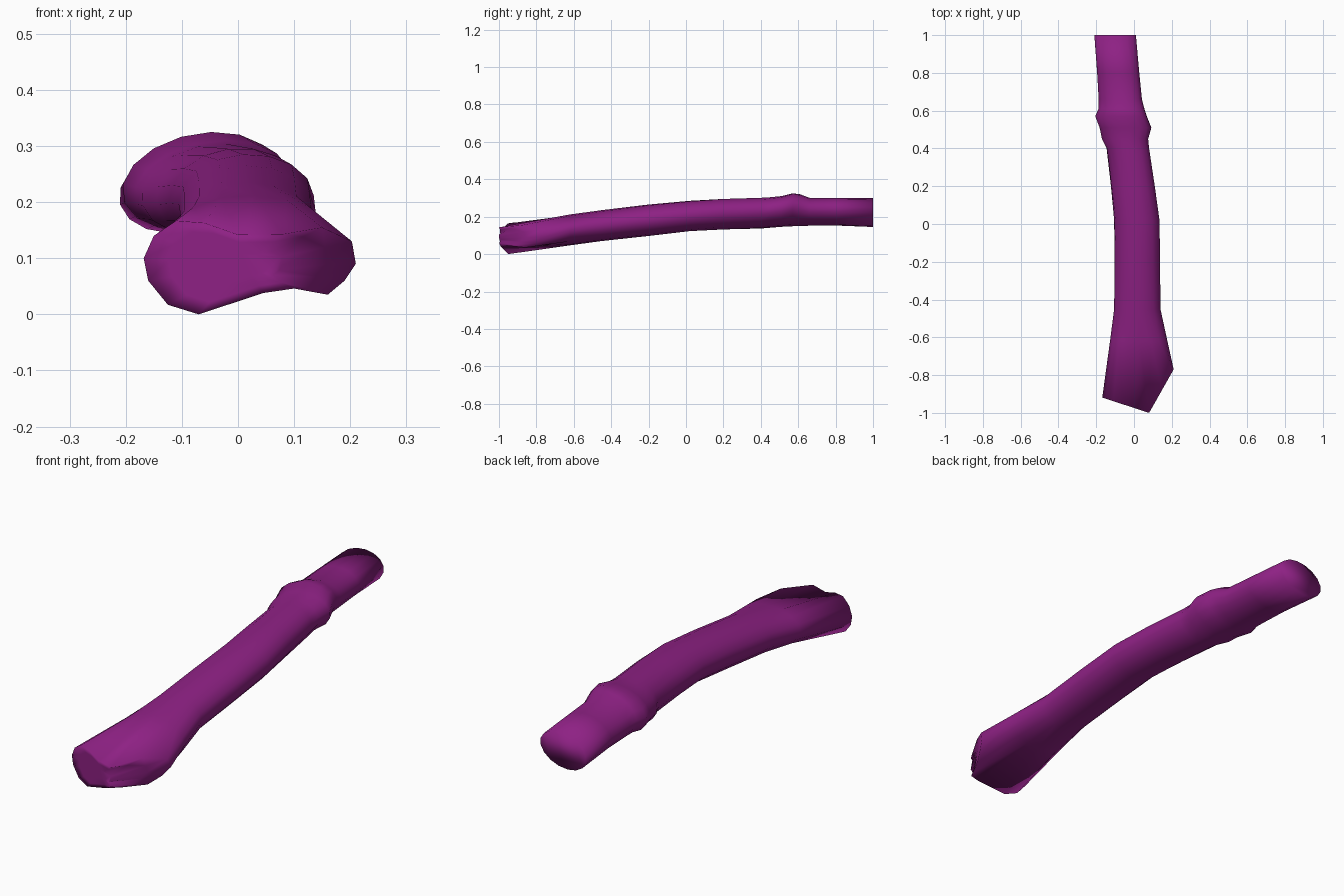
import bpy, bmesh, math

if "Cube" in bpy.data.objects:
    bpy.data.objects.remove(bpy.data.objects["Cube"])

N = 16

# Shaft cross-sections: y, x min, x max, z min, z max, tilt in degrees
RINGS = [
    (-0.62, -0.127, 0.177, 0.047, 0.212, -2),
    (-0.45, -0.105, 0.140, 0.070, 0.235, 0),
    (-0.20, -0.103, 0.138, 0.097, 0.265, 2),
    (0.02, -0.105, 0.135, 0.123, 0.285, 4),
    (0.20, -0.122, 0.110, 0.132, 0.295, 8),
    (0.40, -0.145, 0.080, 0.137, 0.301, 12),
    (0.45, -0.170, 0.075, 0.141, 0.304, 15),
    (0.51, -0.182, 0.092, 0.146, 0.310, 17),
    (0.57, -0.205, 0.068, 0.149, 0.325, 19),
    (0.61, -0.188, 0.055, 0.150, 0.320, 18),
    (0.66, -0.187, 0.042, 0.152, 0.301, 16),
    (0.80, -0.195, 0.028, 0.153, 0.301, 15),
    (1.00, -0.210, 0.010, 0.145, 0.300, 15),
]

# Flared two-lobed front end, counterclockwise from the right (x, z)
FLARE = [(.21, .09), (.203, .13), (.15, .155), (.08, .143), (.0, .142),
         (-.06, .163), (-.11, .167), (-.15, .14), (-.168, .1), (-.16, .06),
         (-.125, .017), (-.07, 0), (.045, .038), (.10, .046),
         (.16, .035), (.19, .06)]


def end_y(x):
    """Slanted end plane, folding back over the right lobe."""
    return max(-0.92 - 0.326 * (x + 0.165), -1.0 + 1.77 * (x - 0.08))


def fit(values, lo, hi):
    a, b = min(values), max(values)
    return [lo + (v - a) * (hi - lo) / (b - a) for v in values]


def section(y, x0, x1, z0, z1, tilt):
    t = math.radians(tilt)
    pts = []
    for i in range(N):
        a = 2 * math.pi * i / N
        px, pz = 1.4 * math.cos(a), math.sin(a)
        pts.append((px * math.cos(t) - pz * math.sin(t),
                    px * math.sin(t) + pz * math.cos(t)))
    xs = fit([p[0] for p in pts], x0, x1)
    zs = fit([p[1] for p in pts], z0, z1)
    return [(x, y, z) for x, z in zip(xs, zs)]


# Front end cap as shrinking rings, then the flare rim, then the shaft
rings = []
for s in (0.35, 0.75, 1.0):
    ring = []
    for x, z in FLARE:
        px, pz = 0.01 + (x - 0.01) * s, 0.088 + (z - 0.088) * s
        ring.append((px, end_y(px), pz))
    rings.append(ring)
rings += [section(*r) for r in RINGS]

bm = bmesh.new()
loops = [[bm.verts.new(p) for p in ring] for ring in rings]
for a, b in zip(loops, loops[1:]):
    for i in range(N):
        j = (i + 1) % N
        bm.faces.new((a[i], a[j], b[j], b[i]))
bm.faces.new(loops[0])
bm.faces.new(loops[-1])
bmesh.ops.recalc_face_normals(bm, faces=bm.faces)
for f in bm.faces:
    f.smooth = True

mesh = bpy.data.meshes.new("branch")
bm.to_mesh(mesh)
bm.free()
branch = bpy.data.objects.new("branch", mesh)
bpy.context.collection.objects.link(branch)

mat = bpy.data.materials.new("purple")
mat.diffuse_color = (0.27, 0.015, 0.23, 1)
mat.use_nodes = True
mat.node_tree.nodes["Principled BSDF"].inputs["Base Color"].default_value = mat.diffuse_color
mesh.materials.append(mat)
